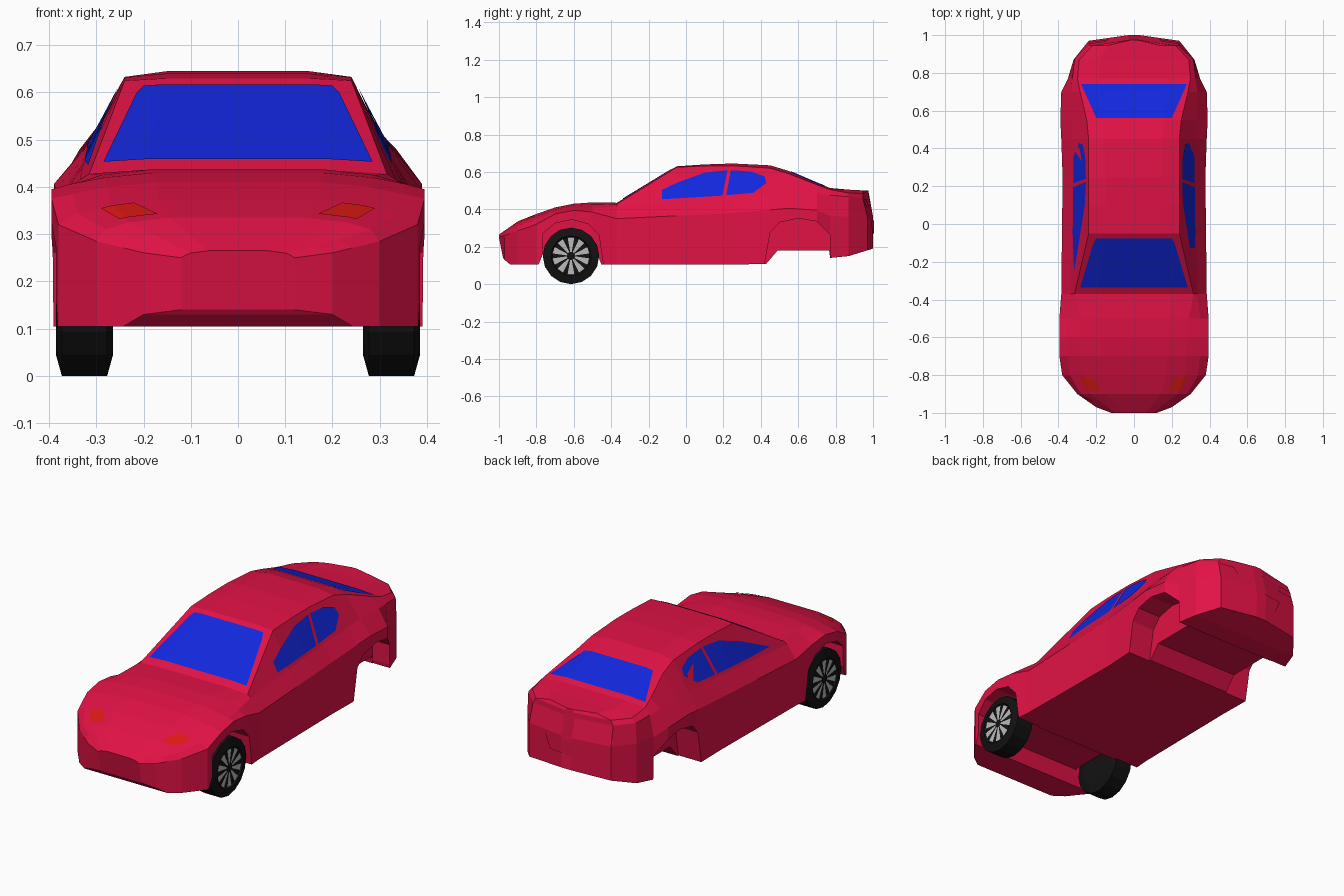
import bpy, bmesh, math
from mathutils import Vector, Matrix

if "Cube" in bpy.data.objects:
    bpy.data.objects.remove(bpy.data.objects["Cube"])


def material(name, rgb):
    m = bpy.data.materials.new(name)
    m.diffuse_color = (*rgb, 1)
    m.use_nodes = True
    m.node_tree.nodes["Principled BSDF"].inputs["Base Color"].default_value = m.diffuse_color
    return m


RED = material("body_red", (0.75, 0.006, 0.06))
BLUE = material("glass_blue", (0.006, 0.02, 0.72))
LAMP = material("lamp_red", (0.72, 0.01, 0.006))
BLACK = material("tyre_black", (0.006, 0.006, 0.006))
SILVER = material("spoke_silver", (0.5, 0.5, 0.5))


def add_object(name, bm, mat):
    me = bpy.data.meshes.new(name)
    bm.to_mesh(me)
    bm.free()
    ob = bpy.data.objects.new(name, me)
    bpy.context.collection.objects.link(ob)
    if mat:
        me.materials.append(mat)
    return ob


def mirror(ob):
    ob.modifiers.new("mirror", 'MIRROR').use_mirror_merge = False


def lerp(line, y):
    for (a, p), (b, q) in zip(line, line[1:]):
        if y <= b:
            return p + (q - p) * (y - a) / (b - a)
    return line[-1][1]


# Length-wise guide lines of the body: (y, value)
side_x = [(-1, .12), (-.97, .2), (-.9, .3), (-.8, .38), (-.7, .395), (-.5, .395), (-.37, .385),
          (.25, .378), (.45, .385), (.55, .39), (.7, .385), (.78, .345), (.87, .32), (.97, .24), (1, .03)]
floor_z = [(-1, .14), (-.97, .13), (-.94, .105), (.42, .105), (.77, .14), (.87, .15), (1, .19)]
crease_z = [(-1, .25), (-.9, .285), (-.8, .32), (-.7, .375), (-.6, .395), (-.5, .385), (-.37, .35),
            (.25, .38), (.6, .41), (.7, .395), (.78, .36), (1, .36)]
belt_x = [(-1, .11), (-.9, .28), (-.8, .34), (-.6, .36), (-.5, .35), (-.37, .335), (.25, .325),
          (.55, .33), (.7, .335), (.87, .315), (.97, .235), (1, .03)]
belt_z = [(-1, .256), (-.9, .31), (-.8, .345), (-.7, .385), (-.6, .405), (-.5, .405), (-.37, .415),
          (0, .445), (.45, .475), (.7, .48), (.97, .46), (1, .46)]
roof_x = [(-1, .1), (-.9, .23), (-.8, .27), (-.5, .29), (-.37, .315), (-.05, .24), (.45, .24),
          (.55, .25), (.76, .3), (.87, .29), (.97, .22), (1, .025)]
roof_z = [(-1, .26), (-.9, .325), (-.8, .362), (-.7, .4), (-.6, .42), (-.5, .425), (-.37, .428),
          (-.05, .625), (.1, .632), (.25, .633), (.45, .62), (.55, .59), (.76, .508), (.87, .487), (1, .485)]
top_z = [(-1, .265), (-.9, .335), (-.8, .375), (-.7, .41), (-.6, .43), (-.5, .437), (-.37, .435),
         (-.05, .63), (.1, .64), (.25, .645), (.45, .635), (.55, .605), (.76, .515), (.87, .505), (1, .5)]
STATIONS = [-1, -.97, -.94, -.9, -.8, -.7, -.6, -.5, -.37, -.05, .1, .25, .45, .55, .7, .77, .87, .97, 1]


def body_mesh():
    bm = bmesh.new()
    rings = []
    for y in STATIONS:
        w, r = lerp(side_x, y), lerp(roof_x, y)
        low = max(y, -.975) if y > -1 else -.978
        high = y - .025 if y > .93 else y
        half = [(w, low, lerp(floor_z, y)), (w, y, lerp(crease_z, y)),
                (lerp(belt_x, y), high, lerp(belt_z, y)), (r, high, lerp(roof_z, y)),
                (r * .63, high, lerp(top_z, y))]
        pts = half + [(-a, b, c) for a, b, c in reversed(half)]
        rings.append([bm.verts.new(p) for p in pts])
    for a, b in zip(rings, rings[1:]):
        for i in range(len(a)):
            j = (i + 1) % len(a)
            bm.faces.new((a[i], a[j], b[j], b[i]))
    bm.faces.new(rings[0])
    bm.faces.new(rings[-1])
    bmesh.ops.recalc_face_normals(bm, faces=bm.faces)
    return bm


body = add_object("car_body", body_mesh(), RED)


# Wheel wells and underbody channels cut from the shell
def cut(name, profile, x0, x1, both):
    bm = bmesh.new()
    for s in ((1, -1) if both else (1,)):
        f = bm.faces.new([bm.verts.new((s * x0, y, z)) for y, z in profile])
        ext = bmesh.ops.extrude_face_region(bm, geom=[f])
        bmesh.ops.translate(bm, vec=(s * (x1 - x0), 0, 0),
                            verts=[v for v in ext["geom"] if isinstance(v, bmesh.types.BMVert)])
    bmesh.ops.recalc_face_normals(bm, faces=bm.faces)
    ob = add_object(name, bm, RED)
    m = body.modifiers.new(name, 'BOOLEAN')
    m.object, m.operation, m.solver = ob, 'DIFFERENCE', 'EXACT'
    ob.hide_render = True
    ob.hide_set(True)
    ob.display_type = 'WIRE'


cut("front_well_cutter", [(-.81, .05), (-.765, .15), (-.765, .27), (-.7, .325), (-.61, .345),
                          (-.52, .32), (-.465, .26), (-.435, .05)], .25, .5, True)
cut("rear_well_cutter", [(.41, .05), (.45, .275), (.5, .33), (.6, .352), (.7, .335),
                         (.77, .265), (.77, .16), (.79, .05)], .25, .5, True)
cut("front_channel_cutter", [(-.815, .04), (-.757, .18), (-.48, .18), (-.43, .04)], -.6, .6, False)
cut("rear_channel_cutter", [(.37, .04), (.49, .18), (.765, .18), (.785, .04)], -.6, .6, False)


# Panels trimmed out of the body skin by a convex outline seen along one axis
AXES = {"top": (Vector((0, 0, 1)), lambda a, b: Vector((a, b, 0))),
        "side": (Vector((1, 0, 0)), lambda a, b: Vector((0, a, b))),
        "back": (Vector((0, 1, 0)), lambda a, b: Vector((a, 0, b)))}


def panel(name, outline, view, mat, both=False, lift=.003):
    axis, place = AXES[view]
    pts = [place(*p) for p in outline]
    mid = sum(pts, Vector()) / len(pts)
    bm = body_mesh()
    bmesh.ops.delete(bm, geom=[f for f in bm.faces if f.normal.dot(axis) < .1], context='FACES')
    for p, q in zip(pts, pts[1:] + pts[:1]):
        n = (q - p).cross(axis).normalized()
        if n.dot(mid - p) > 0:
            n = -n
        bmesh.ops.bisect_plane(bm, geom=bm.verts[:] + bm.edges[:] + bm.faces[:], dist=1e-5,
                               plane_co=p, plane_no=n, clear_outer=True)
    bm.normal_update()
    shift = sum((f.normal * f.calc_area() for f in bm.faces), Vector()).normalized() * lift
    bmesh.ops.translate(bm, vec=shift, verts=bm.verts)
    ob = add_object(name, bm, mat)
    if both:
        mirror(ob)


panel("windscreen", [(-.285, -.335), (.285, -.335), (.215, -.1), (.2, -.075), (-.2, -.075), (-.215, -.1)],
      "top", BLUE)
panel("rear_window", [(-.2, .56), (.2, .56), (.28, .74), (-.28, .74)], "top", BLUE)
panel("front_side_window", [(-.25, .445), (.195, .472), (.222, .608), (.1, .595), (-.05, .54)],
      "side", BLUE, True)
panel("rear_side_window", [(.215, .474), (.36, .487), (.43, .54), (.42, .575), (.35, .6), (.24, .608)],
      "side", BLUE, True)
panel("headlight", [(.17, -.88), (.25, -.88), (.29, -.81), (.22, -.81)], "top", LAMP, True)
panel("tail_lamp", [(.13, .41), (.23, .41), (.23, .45), (.15, .45)], "back", RED, True, .005)
panel("plate_recess", [(-.1, .27), (.1, .27), (.13, .34), (-.13, .34)], "back", RED, False, .005)

# Front wheels: lathed tyre with ten wedge spokes on the outer face
HUB = Matrix.Translation((.325, -.615, .151))
SIDES = 16
bm = bmesh.new()
rows = []
for x, r in [(-.06, .03), (-.06, .108), (-.048, .151), (.048, .151), (.06, .108), (.052, .1), (.052, .02)]:
    rows.append([bm.verts.new((x, r * math.sin(t), -r * math.cos(t)))
                 for t in (2 * math.pi * i / SIDES for i in range(SIDES))])
for a, b in zip(rows, rows[1:]):
    for i in range(SIDES):
        j = (i + 1) % SIDES
        bm.faces.new((a[i], a[j], b[j], b[i]))
bm.faces.new(rows[0])
bm.faces.new(rows[-1])
bmesh.ops.recalc_face_normals(bm, faces=bm.faces)
bm.transform(HUB)
mirror(add_object("front_tyre", bm, BLACK))

bm = bmesh.new()
for k in range(10):
    t = 2 * math.pi * k / 10
    ends = [(r, t + d) for r, d in ((.022, -.2), (.1, -.18), (.1, .18), (.022, .2))]
    bm.faces.new([bm.verts.new((.056, r * math.sin(a), -r * math.cos(a))) for r, a in reversed(ends)])
bmesh.ops.recalc_face_normals(bm, faces=bm.faces)
for f in bm.faces:
    if f.normal.x < 0:
        f.normal_flip()
bm.transform(HUB)
mirror(add_object("front_wheel_spokes", bm, SILVER))
